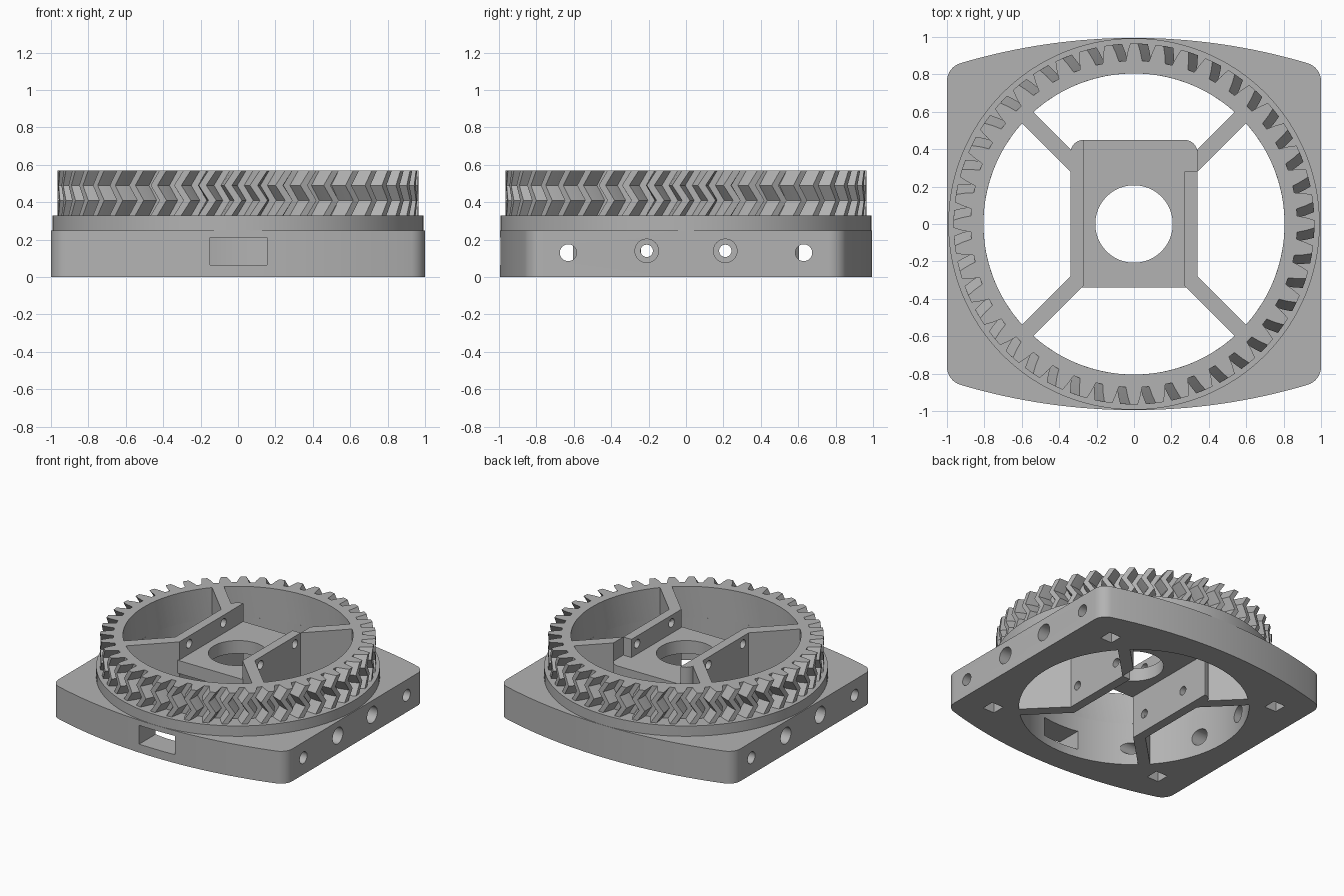
import bpy, bmesh, math
from math import sin, cos, pi, radians

if "Cube" in bpy.data.objects:
    bpy.data.objects.remove(bpy.data.objects["Cube"], do_unlink=True)

grey = bpy.data.materials.new("plain grey")
grey.use_nodes = True
grey.diffuse_color = (0.45, 0.45, 0.45, 1)
grey.node_tree.nodes["Principled BSDF"].inputs["Base Color"].default_value = (0.45, 0.45, 0.45, 1)

TOP, BASE_TOP, FLANGE_TOP, BORE = 0.57, 0.25, 0.33, 0.805


def finish(name, bm):
    bmesh.ops.recalc_face_normals(bm, faces=bm.faces)
    mesh = bpy.data.meshes.new(name)
    bm.to_mesh(mesh)
    bm.free()
    ob = bpy.data.objects.new(name, mesh)
    bpy.context.collection.objects.link(ob)
    mesh.materials.append(grey)
    return ob


def prism(name, pts, z0, z1):
    bm = bmesh.new()
    face = bm.faces.new([bm.verts.new((x, y, z0)) for x, y in pts])
    up = bmesh.ops.extrude_face_region(bm, geom=[face])["geom"]
    bmesh.ops.translate(bm, vec=(0, 0, z1 - z0),
                        verts=[v for v in up if isinstance(v, bmesh.types.BMVert)])
    return finish(name, bm)


def rect(x0, x1, y0, y1):
    return [(x0, y0), (x1, y0), (x1, y1), (x0, y1)]


def arc(cx, cy, r, a0, a1, n):
    return [(cx + r * cos(a0 + (a1 - a0) * i / n), cy + r * sin(a0 + (a1 - a0) * i / n))
            for i in range(n + 1)]


def disc(r, n=128):
    return arc(0, 0, r, 0, 2 * pi, n)[:-1]


def x_bore(y, z, r, half):
    """Cutter cylinder lying along x."""
    ob = prism("cutter", disc(r, 32), -half, half)
    for v in ob.data.vertices:
        a, b, c = v.co
        v.co = (c, y + a, z + b)
    return ob


def cut(ob, cutters):
    for c in cutters:
        c.hide_render = True
        mod = ob.modifiers.new("cut", "BOOLEAN")
        mod.operation, mod.solver, mod.object = "DIFFERENCE", "EXACT", c
        bpy.context.view_layer.objects.active = ob
        bpy.ops.object.modifier_apply(modifier=mod.name)
        bpy.data.objects.remove(c, do_unlink=True)


def loft_rings(name, loops):
    """Closed shell through a cycle of equal-length loops."""
    bm = bmesh.new()
    rings = [[bm.verts.new(p) for p in loop] for loop in loops]
    n = len(rings[0])
    for a, b in zip(rings, rings[1:] + rings[:1]):
        for i in range(n):
            j = (i + 1) % n
            bm.faces.new((a[i], a[j], b[j], b[i]))
    return finish(name, bm)


parts = []

# Base plate: bowed front and back, rounded corners
BOW, FIL = 3.25, 0.1
cy = 0.995 - BOW
fy = cy + math.sqrt((BOW - FIL) ** 2 - (1 - FIL) ** 2)
meet = math.atan2(fy - cy, 1 - FIL)
quarter = arc(1 - FIL, fy, FIL, 0, meet, 8) + arc(0, cy, BOW, meet, pi / 2, 16)[1:]
half = quarter + [(-x, y) for x, y in reversed(quarter[:-1])]
outline = half + [(x, -y) for x, y in reversed(half)]
base = prism("base_plate", outline, 0, BASE_TOP)
cutters = [prism("cutter", disc(BORE), -0.1, 0.4)]
for s in (-1, 1):
    cutters += [x_bore(s * 0.63, 0.13, 0.045, 1.2), x_bore(s * 0.21, 0.14, 0.063, 1.2)]
    for t in (-1, 1):
        cutters.append(prism("cutter", rect(s * 0.75 - 0.05, s * 0.75 + 0.05,
                                            t * 0.64 - 0.05, t * 0.64 + 0.05), -0.1, 0.2))
cutters.append(prism("cutter", rect(-0.15, 0.155, -1.1, -0.6), 0.065, 0.21))
cut(base, cutters)
parts.append(base)

# Flange between base and gear
parts.append(loft_rings("flange", [[(x, y, z) for x, y in disc(r)] for r, z in
                                   ((BORE, BASE_TOP), (0.993, BASE_TOP),
                                    (0.993, FLANGE_TOP), (BORE, FLANGE_TOP))]))

# Gear ring: three helical layers of alternating direction
TEETH, TWIST = 44, 0.055
tooth = [(-0.35, 0.873), (-0.26, 0.92), (-0.15, 0.965), (0.15, 0.965), (0.26, 0.92), (0.35, 0.873)]


def gear_loop(z, twist, radius=None):
    loop = []
    for k in range(TEETH):
        for f, r in tooth:
            a = (k + f) * 2 * pi / TEETH + twist
            loop.append(((radius or r) * cos(a), (radius or r) * sin(a), z))
    return loop


step = (TOP - FLANGE_TOP) / 3
loops = [gear_loop(FLANGE_TOP + step * i, -TWIST * (i % 2 == 0)) for i in range(4)]
loops += [gear_loop(TOP, 0, BORE), gear_loop(FLANGE_TOP, -TWIST, BORE)]
parts.append(loft_rings("herringbone_gear", loops))

# Spokes: left is +x; rear ones stop at the side of the hub
for sx, side in ((1, "left"), (-1, "right")):
    for sy, end in ((1, "back"), (-1, "front")):
        inner = [(0.34, 0.28), (0.34, 0.40)] if sy > 0 else [(0.30, 0.24), (0.27, 0.33)]
        pts = inner + [(0.545, 0.605), (0.605, 0.545)]
        parts.append(prism(f"spoke_{end}_{side}", [(sx * x, sy * y) for x, y in pts], 0, TOP))

# Hub plate with round opening
back_left = arc(0.27, 0.38, 0.07, 0, pi / 2, 8)
back_right = [(-x, y) for x, y in reversed(back_left)]
hub = prism("hub_plate", [(-0.34, -0.34), (0.34, -0.34)] + back_left + back_right, 0.33, 0.43)
cut(hub, [prism("cutter", disc(0.207, 96), 0.2, 0.6)])
parts.append(hub)

# Hub rails with screw holes
rails = (("rail_left", rect(0.27, 0.34, -0.33, 0.28)),
         ("rail_right", [(-0.34, -0.33), (-0.27, -0.33)] + back_right))
for name, pts in rails:
    rail = prism(name, pts, 0, TOP)
    cut(rail, [x_bore(y, z, 0.033, 0.6) for y in (-0.21, 0.21) for z in (0.14, 0.51)])
    parts.append(rail)

# Smooth the round walls, keep edges sharp
bpy.ops.object.select_all(action="DESELECT")
for ob in parts:
    ob.select_set(True)
bpy.context.view_layer.objects.active = base
bpy.ops.object.shade_smooth_by_angle(angle=radians(20))
